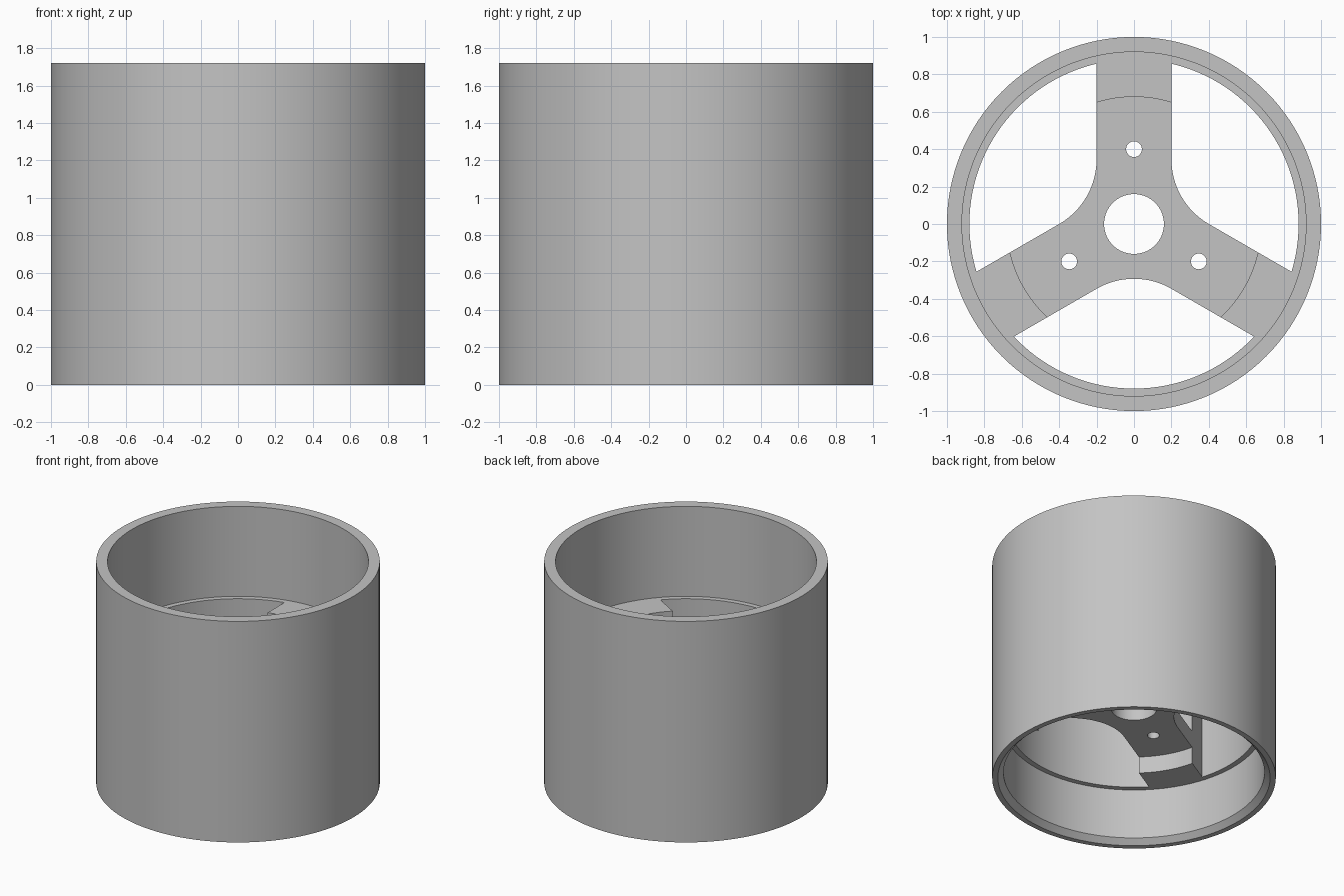
import bpy, bmesh
from math import sin, cos, pi, radians, asin, sqrt
from mathutils import Matrix, Vector

SEGMENTS = 128
ARM_HALF = 0.2
ARM_ANGLES = [radians(a) for a in (90, 210, 330)]
STEP_R, LEDGE_R = 0.68, 0.88
LEDGE_LOW, LEDGE_HIGH = 0.43, 1.02
HUB_LOW, HUB_HIGH = 0.56, 0.69

cube = bpy.data.objects.get("Cube")
if cube:
    bpy.data.objects.remove(cube, do_unlink=True)

grey = bpy.data.materials.new("plain_grey")
grey.use_nodes = True
grey.diffuse_color = (0.55, 0.55, 0.55, 1)
grey.node_tree.nodes["Principled BSDF"].inputs["Base Color"].default_value = (0.55, 0.55, 0.55, 1)


def finish(name, bm):
    """Clean the mesh, add it to the scene and smooth its round faces."""
    bmesh.ops.remove_doubles(bm, verts=bm.verts, dist=0.0001)
    bmesh.ops.recalc_face_normals(bm, faces=bm.faces)
    mesh = bpy.data.meshes.new(name)
    bm.to_mesh(mesh)
    bm.free()
    mesh.materials.clear()
    mesh.materials.append(grey)
    obj = bpy.data.objects.new(name, mesh)
    bpy.context.collection.objects.link(obj)
    bpy.ops.object.select_all(action='DESELECT')
    obj.select_set(True)
    bpy.context.view_layer.objects.active = obj
    bpy.ops.object.shade_smooth_by_angle(angle=radians(30))
    return obj


def arc(cx, cy, r, start, end, n):
    return [(cx + r * cos(start + (end - start) * i / n),
             cy + r * sin(start + (end - start) * i / n)) for i in range(n + 1)]


def circle(cx, cy, r, n):
    return arc(cx, cy, r, 0, 2 * pi, n)[:-1]


def plate(name, loops, low, high):
    """Extrude a flat outline, with any holes, between two heights."""
    curve = bpy.data.curves.new(name + "_outline", 'CURVE')
    curve.dimensions = '2D'
    curve.fill_mode = 'BOTH'
    curve.extrude = (high - low) / 2
    for loop in loops:
        spline = curve.splines.new('POLY')
        spline.points.add(len(loop) - 1)
        for point, (x, y) in zip(spline.points, loop):
            point.co = (x, y, 0, 1)
        spline.use_cyclic_u = True
    helper = bpy.data.objects.new(name + "_outline", curve)
    bpy.context.collection.objects.link(helper)
    graph = bpy.context.evaluated_depsgraph_get()
    mesh = bpy.data.meshes.new_from_object(helper.evaluated_get(graph))
    bm = bmesh.new()
    bm.from_mesh(mesh)
    bpy.data.objects.remove(helper, do_unlink=True)
    bpy.data.meshes.remove(mesh)
    bmesh.ops.translate(bm, verts=bm.verts, vec=(0, 0, (low + high) / 2))
    return finish(name, bm)


# Tube wall with a chamfered lower mouth and a raised inner ledge
profile = [(1, 0), (1, 1.72), (0.92, 1.72), (0.92, LEDGE_HIGH), (LEDGE_R, LEDGE_HIGH),
           (LEDGE_R, LEDGE_LOW), (0.92, LEDGE_LOW), (0.92, 0.04), (0.96, 0)]
bm = bmesh.new()
verts = [bm.verts.new((r, 0, z)) for r, z in profile]
edges = [bm.edges.new((verts[i - 1], verts[i])) for i in range(len(verts))]
bmesh.ops.spin(bm, geom=verts + edges, cent=(0, 0, 0), axis=(0, 0, 1),
               angle=2 * pi, steps=SEGMENTS, use_duplicate=False)
finish("tube_wall", bm)

# Thick outer ends of the three arms
end_r = LEDGE_R + 0.004
inner, outer = asin(ARM_HALF / STEP_R), asin(ARM_HALF / end_r)
for i, a in enumerate(ARM_ANGLES):
    outline = arc(0, 0, STEP_R, a - inner, a + inner, 12) + arc(0, 0, end_r, a + outer, a - outer, 12)
    plate("arm_end_%d" % (i + 1), [outline], LEDGE_LOW, LEDGE_HIGH)

# Thin three-armed hub with rounded inner corners, centre bore and bolt holes
fillet = 0.4
fillet_dist = (ARM_HALF + fillet) / sin(pi / 3)
tip_r = STEP_R + 0.01
tip = asin(ARM_HALF / tip_r)
outline = []
for a in ARM_ANGLES:
    outline += arc(0, 0, tip_r, a - tip, a + tip, 12)
    mid = a + pi / 3
    outline += arc(fillet_dist * cos(mid), fillet_dist * sin(mid), fillet,
                   mid + pi + pi / 6, mid + pi - pi / 6, 16)
holes = [circle(0, 0, 0.16, 64)]
holes += [circle(0.4 * cos(a), 0.4 * sin(a), 0.042, 32) for a in ARM_ANGLES]
plate("hub_plate", [outline] + holes, HUB_LOW, HUB_HIGH)
